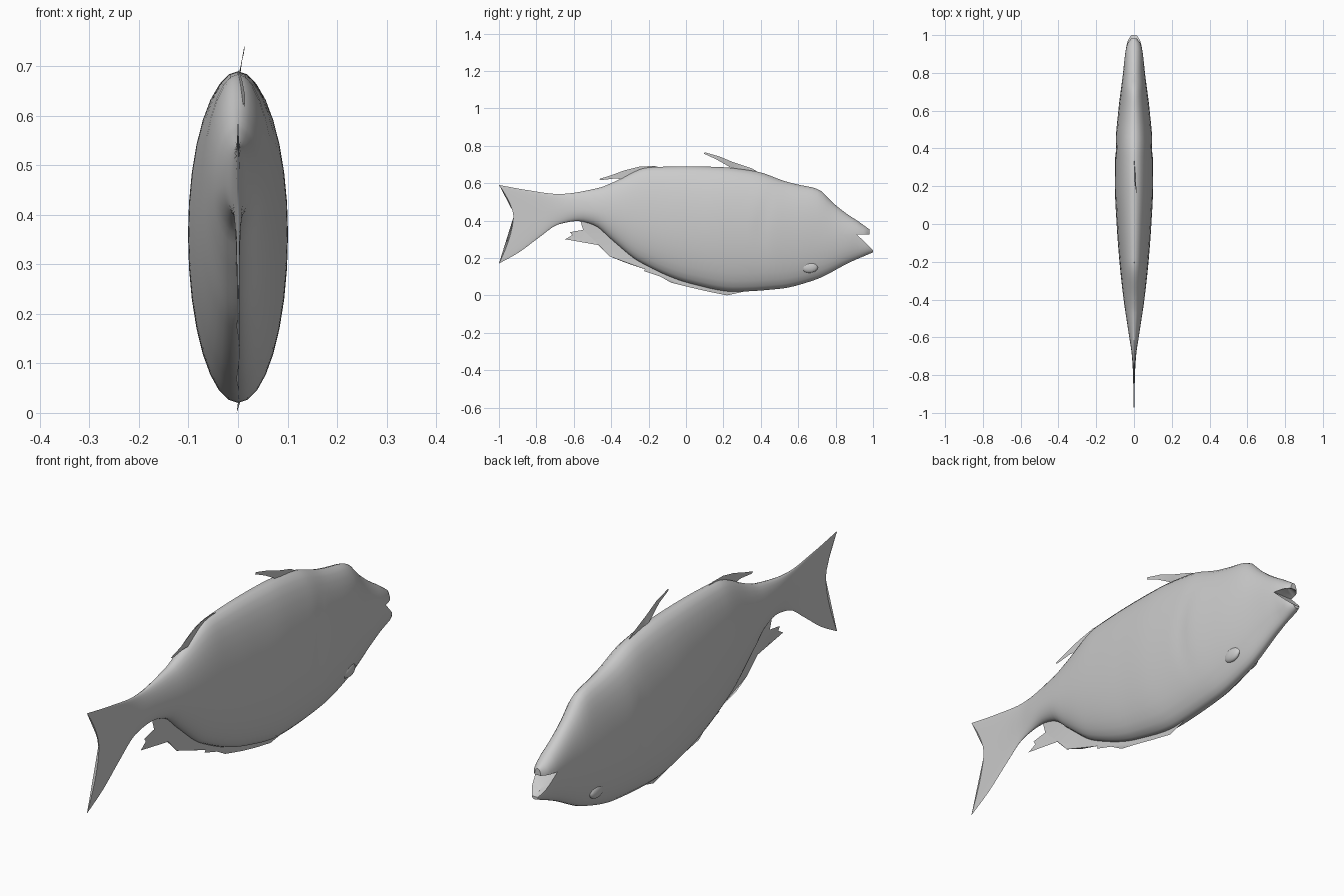
import bpy, bmesh, math
from mathutils import Vector

if "Cube" in bpy.data.objects:
    bpy.data.objects.remove(bpy.data.objects["Cube"])

# Side-view outlines (y, z) and half widths (y, x), tail to mouth
TOP = [(-1, .59), (-.85, .563), (-.68, .542), (-.464, .575), (-.4, .60), (-.2, .684), (0, .69), (.18, .686),
       (.378, .662), (.53, .61), (.6, .592), (.69, .573), (.73, .553), (.77, .509), (.877, .424), (1, .352)]
BOT = [(-1, .17), (-.893, .23), (-.785, .31), (-.68, .38), (-.58, .397), (-.49, .375), (-.4, .30), (-.25, .18),
       (.02, .064), (.26, .02), (.5, .035), (.69, .083), (.877, .177), (1, .23)]
MID = [(-1, .42), (-.6, .46), (-.4, .44), (-.1, .38), (.3, .355), (.6, .335), (.8, .32), (.914, .325), (1, .325)]
WID = [(-1, .002), (-.8, .006), (-.7, .011), (-.6, .025), (-.4, .055), (-.2, .077), (0, .092), (.2, .101),
       (.4, .099), (.6, .083), (.8, .058), (.9, .047), (.97, .033), (1, .014)]
MOUTH = .914


def curve(pts, y):
    """Smooth, non-overshooting interpolation through the points."""
    n = len(pts)
    sl = [(pts[i + 1][1] - pts[i][1]) / (pts[i + 1][0] - pts[i][0]) for i in range(n - 1)]

    def tan(i):
        if i == 0 or i == n - 1:
            return sl[0] if i == 0 else sl[-1]
        a, b = sl[i - 1], sl[i]
        return 0 if a * b <= 0 else 2 * a * b / (a + b)
    i = 0
    while i < n - 2 and y > pts[i + 1][0]:
        i += 1
    h = pts[i + 1][0] - pts[i][0]
    t = (y - pts[i][0]) / h
    return ((2*t**3 - 3*t*t + 1) * pts[i][1] + (t**3 - 2*t*t + t) * h * tan(i)
            + (3*t*t - 2*t**3) * pts[i + 1][1] + (t**3 - t*t) * h * tan(i + 1))


def finish(bm, name):
    bmesh.ops.remove_doubles(bm, verts=bm.verts, dist=1e-5)
    bmesh.ops.recalc_face_normals(bm, faces=bm.faces)
    me = bpy.data.meshes.new(name)
    bm.to_mesh(me)
    bm.free()
    ob = bpy.data.objects.new(name, me)
    bpy.context.collection.objects.link(ob)
    bpy.ops.object.select_all(action='DESELECT')
    ob.select_set(True)
    bpy.context.view_layer.objects.active = ob
    bpy.ops.object.shade_smooth_by_angle(angle=math.radians(40))
    return ob


def half_ring(y, upper, n=16):
    """Upper or lower half of the body section, split along the mouth line."""
    mid, w = curve(MID, y), curve(WID, y)
    open_t = max(0, (y - MOUTH) / (1 - MOUTH))
    if not upper:
        mid -= open_t * .083
    height = (curve(TOP, y) - mid) if upper else (curve(BOT, y) - mid)
    k = max(0, (-.72 - y) / .28)
    pts = []
    for i in range(n + 1):
        a = math.pi * i / n
        s = math.sin(a)
        z = mid + height * s
        x = w * math.cos(a)
        # gill groove behind the head
        arc = .40 + .5 * abs(z - .34) ** 1.5
        x *= 1 - .05 * math.exp(-((y - arc) / .03) ** 2) * max(0, 1 - abs(z - .36) / .25)
        yy = y + .078 * k * (1 - s ** 1.6)       # forked trailing edge
        if upper:
            yy -= .018 * open_t                  # upper jaw is shorter
        pts.append(Vector((x, yy, z)))
    return pts


# Body with tail and open mouth
ys = [-1 + (MOUTH + 1) * i / 72 for i in range(73)] + [MOUTH + (1 - MOUTH) * i / 6 for i in range(1, 7)]
bm = bmesh.new()
for upper in (True, False):
    rings = [[bm.verts.new(p) for p in half_ring(y, upper)] for y in ys]
    for a, b in zip(rings, rings[1:]):
        for i in range(len(a) - 1):
            bm.faces.new((a[i], a[i + 1], b[i + 1], b[i]))
    bm.faces.new(rings[0])
    # mouth lining, hollowed towards the middle
    lips = rings[72:]
    mids = []
    for j, r in enumerate(lips):
        c = (r[0].co + r[-1].co) / 2
        c.z += (.018 if upper else -.018) * math.sin(math.pi * j / 6)
        mids.append(bm.verts.new(c))
    for j in range(6):
        for e in (0, -1):
            bm.faces.new((lips[j][e], lips[j + 1][e], mids[j + 1], mids[j]))
    bm.faces.new(lips[-1] + [mids[-1]])
finish(bm, "fish_body")


# Thin fins drawn as side outlines
def fin(name, outline, bend):
    bm = bmesh.new()
    f = bm.faces.new([bm.verts.new((bend(y, z), y, z)) for y, z in outline])
    bmesh.ops.triangulate(bm, faces=[f])
    finish(bm, name)


fin("front_dorsal_fin", [(.40, .65), (.35, .68), (.25, .713), (.18, .742), (.1, .765), (.095, .758), (.16, .728),
                         (.21, .70), (.26, .67), (.3, .65)],
    lambda y, z: .013 * min(1, max(0, (z - .68) / .05)))
fin("rear_dorsal_fin", [(-.12, .68), (-.17, .692), (-.25, .688), (-.33, .668), (-.4, .642), (-.465, .622),
                        (-.455, .616), (-.38, .625), (-.32, .62), (-.2, .66)],
    lambda y, z: .014 * min(1, max(0, (-.2 - y) / .2)))
fin("anal_fin", [(-.565, .40), (-.55, .35), (-.62, .338), (-.608, .322), (-.646, .30), (-.545, .295), (-.465, .268),
                 (-.394, .225), (-.41, .209), (-.33, .177), (-.22, .14), (-.225, .13), (-.14, .102), (-.08, .068),
                 (.02, .043), (.12, .02), (.22, 0), (.31, .02), (.3, .05), (.02, .11), (-.2, .2), (-.33, .28),
                 (-.42, .36), (-.49, .40)],
    lambda y, z: .004 * math.sin(y * 25))

# Small bumps at the pectoral fin roots
for side, label in ((1, "right"), (-1, "left")):
    bm = bmesh.new()
    bmesh.ops.create_uvsphere(bm, u_segments=16, v_segments=10, radius=1)
    for v in bm.verts:
        v.co = Vector((side * .047 + v.co.x * .016, .66 + v.co.y * .045, .15 + v.co.z * .03))
    finish(bm, label + "_pectoral_bump")
